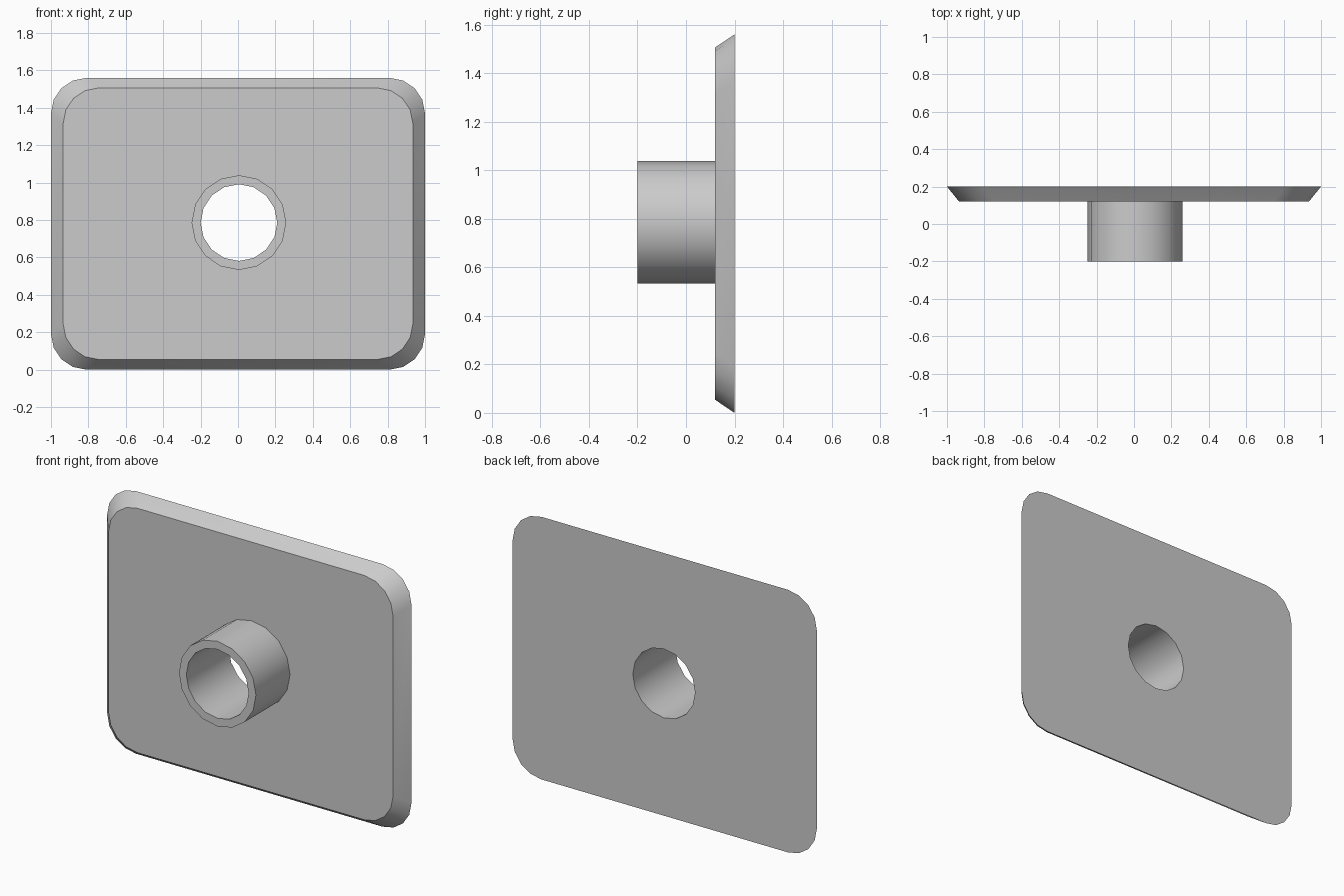
import bpy
import bmesh
from math import cos, sin, pi, radians

cube = bpy.data.objects.get("Cube")
if cube:
    bpy.data.objects.remove(cube)

# Single flat colour
grey = bpy.data.materials.new("plain grey")
grey.use_nodes = True
GREY = (0.6, 0.6, 0.6, 1)
grey.diffuse_color = GREY
grey.node_tree.nodes["Principled BSDF"].inputs["Base Color"].default_value = GREY

MID_Z = 0.78
HOLE_X, HOLE_Z = 0.005, 0.786
FRONT, FACE, BACK = -0.2, 0.12, 0.2
OUTER_R, BORE_R = 0.253, 0.205
SIDES = 16


def rounded_rect(half_w, half_h, rx, rz, y, steps=4):
    """Points of a rounded rectangle in the XZ plane."""
    points = []
    for corner, (sx, sz) in enumerate([(1, 1), (-1, 1), (-1, -1), (1, -1)]):
        for i in range(steps + 1):
            a = (corner + i / steps) * pi / 2
            points.append((sx * (half_w - rx) + rx * cos(a), y,
                           MID_Z + sz * (half_h - rz) + rz * sin(a)))
    return points


def circle(r, y):
    """Points of a ring around the bore axis."""
    angles = [2 * pi * i / SIDES for i in range(SIDES)]
    return [(HOLE_X + r * cos(a), y, HOLE_Z + r * sin(a)) for a in angles]


def add_loop(bm, points):
    verts = [bm.verts.new(p) for p in points]
    edges = [bm.edges.new((v, verts[i - 1])) for i, v in enumerate(verts)]
    return verts, edges


def bridge(bm, a, b):
    for i in range(len(a)):
        bm.faces.new((a[i - 1], a[i], b[i], b[i - 1]))


def fill(bm, edges, direction):
    """Fill between an outline and a hole, facing the given y direction."""
    made = bmesh.ops.triangle_fill(bm, edges=edges, use_beauty=True)["geom"]
    for f in made:
        if isinstance(f, bmesh.types.BMFace):
            f.normal_update()
            if f.normal.y * direction < 0:
                f.normal_flip()


def finish(bm, name):
    mesh = bpy.data.meshes.new(name)
    bm.to_mesh(mesh)
    bm.free()
    mesh.materials.append(grey)
    obj = bpy.data.objects.new(name, mesh)
    bpy.context.collection.objects.link(obj)
    bpy.ops.object.select_all(action="DESELECT")
    obj.select_set(True)
    bpy.context.view_layer.objects.active = obj
    bpy.ops.object.shade_smooth_by_angle(angle=radians(30))


# Plate: sloping rim, front face around the collar, back face around the bore
bm = bmesh.new()
front, front_edges = add_loop(bm, rounded_rect(0.935, 0.726, 0.19, 0.19, FACE))
back, back_edges = add_loop(bm, rounded_rect(1.0, 0.78, 0.19, 0.19, BACK))
bridge(bm, front, back)
fill(bm, front_edges + add_loop(bm, circle(OUTER_R, FACE))[1], -1)
fill(bm, back_edges + add_loop(bm, circle(BORE_R, BACK))[1], 1)
bmesh.ops.recalc_face_normals(bm, faces=bm.faces)
finish(bm, "plate")

# Collar: outer wall, front ring and the bore running through the plate
bm = bmesh.new()
rings = [(OUTER_R, FACE), (OUTER_R, FRONT), (BORE_R, FRONT), (BORE_R, BACK)]
loops = [add_loop(bm, circle(r, y))[0] for r, y in rings]
for a, b in zip(loops, loops[1:]):
    bridge(bm, a, b)
bm.normal_update()
ring_face = next(f for f in bm.faces if abs(f.normal.y) > 0.9)
if ring_face.normal.y > 0:
    bmesh.ops.reverse_faces(bm, faces=bm.faces)
finish(bm, "collar")
